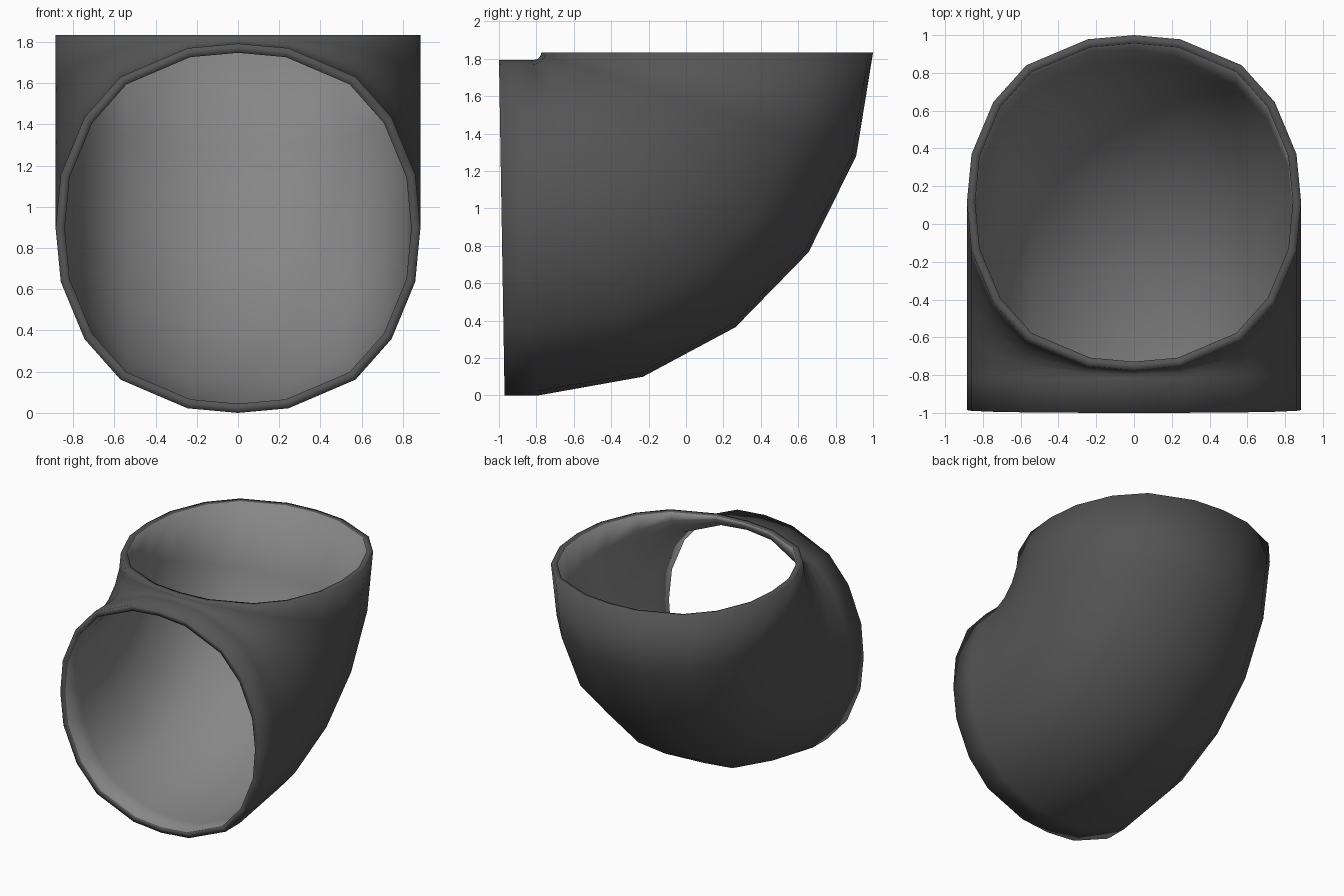
import bpy, bmesh
from mathutils import Vector

if "Cube" in bpy.data.objects:
    bpy.data.objects.remove(bpy.data.objects["Cube"])


def material(name, value):
    m = bpy.data.materials.new(name)
    m.diffuse_color = (value, value, value, 1)
    m.use_nodes = True
    m.node_tree.nodes["Principled BSDF"].inputs["Base Color"].default_value = m.diffuse_color
    return m


# Half cross-section: (sideways offset, fraction from the inside of the bend)
quarter = [(0, 1.0), (0.245, 0.975), (0.57, 0.82), (0.745, 0.60), (0.86, 0.29)]
half = quarter + [(0.885, 0)] + [(x, -u) for x, u in reversed(quarter)]
profile = half + [(-x, u) for x, u in reversed(half[1:-1])]

# Each ring of the elbow: inside-of-bend point and outside-of-bend point (y, z)
rings = [
    ((-1.000, 1.792), (-0.97, 0.00)),
    ((-0.815, 1.793), (-0.79, 0.00)),
    ((-0.797, 1.797), (-0.23, 0.10)),
    ((-0.787, 1.803), (0.265, 0.365)),
    ((-0.780, 1.813), (0.655, 0.765)),
    ((-0.776, 1.822), (0.91, 1.28)),
    ((-0.773, 1.833), (1.00, 1.833)),
]


def add_rings(bm, scale):
    result = []
    for a, b in rings:
        inside, outside = Vector((0, *a)), Vector((0, *b))
        mid, axis = (inside + outside) / 2, (inside - outside) / 2
        result.append([bm.verts.new(mid + axis * u * scale + Vector((x * scale, 0, 0)))
                       for x, u in profile])
    return result


def bridge(bm, r1, r2, mat):
    n = len(r1)
    for i in range(n):
        j = (i + 1) % n
        f = bm.faces.new((r1[i], r1[j], r2[j], r2[i]))
        f.material_index = mat
        f.smooth = True


# Hollow elbow pipe: outer wall, inner wall and two end rims
bm = bmesh.new()
outer = add_rings(bm, 1.0)
inner = add_rings(bm, 0.95)
for k in range(len(rings) - 1):
    bridge(bm, outer[k], outer[k + 1], 0)
    bridge(bm, inner[k + 1], inner[k], 1)
bridge(bm, inner[0], outer[0], 0)
bridge(bm, outer[-1], inner[-1], 0)
bmesh.ops.recalc_face_normals(bm, faces=bm.faces)

mesh = bpy.data.meshes.new("elbow_pipe")
bm.to_mesh(mesh)
bm.free()
mesh.materials.append(material("dark grey outside", 0.09))
mesh.materials.append(material("mid grey lining", 0.24))
pipe = bpy.data.objects.new("elbow_pipe", mesh)
bpy.context.collection.objects.link(pipe)
